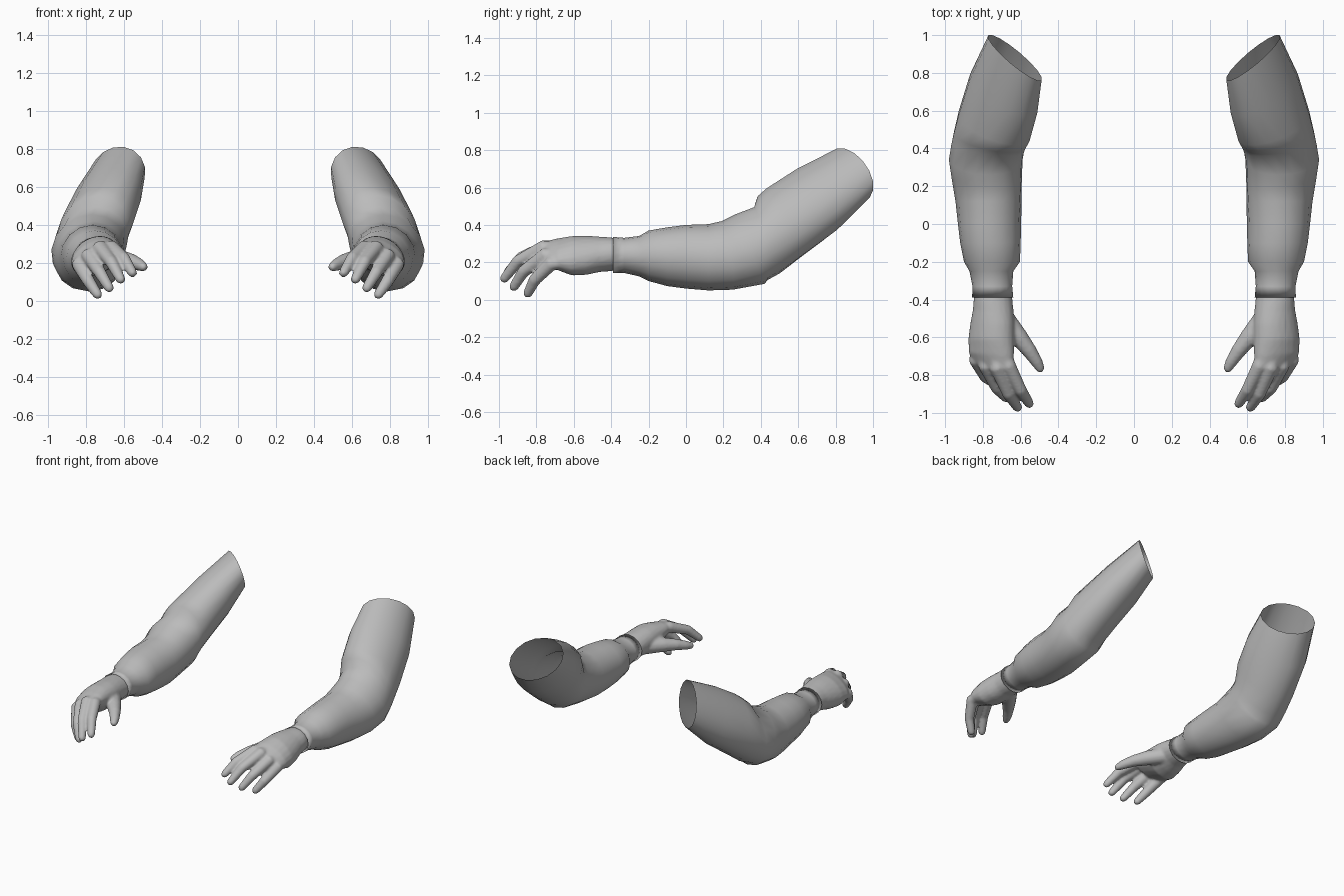
import bpy, bmesh, math
from mathutils import Vector as V

if "Cube" in bpy.data.objects:
    bpy.data.objects.remove(bpy.data.objects["Cube"])

grey = bpy.data.materials.new("plain grey")
grey.diffuse_color = (0.5, 0.5, 0.5, 1)
grey.use_nodes = True
grey.node_tree.nodes["Principled BSDF"].inputs["Base Color"].default_value = grey.diffuse_color


def loft(bm, rings, sides, caps):
    """Skin elliptical rings given as (centre, side vector, up vector)."""
    loops = []
    for c, s, u in rings:
        c, s, u = V(c), V(s), V(u)
        angles = [2 * math.pi * i / sides for i in range(sides)]
        loops.append([bm.verts.new(c + s * math.cos(a) + u * math.sin(a)) for a in angles])
    for a, b in zip(loops, loops[1:]):
        for i in range(sides):
            j = (i + 1) % sides
            bm.faces.new((a[i], a[j], b[j], b[i]))
    if caps:
        bm.faces.new(loops[0][::-1])
        bm.faces.new(loops[-1])


def digit(bm, points, radii):
    """Round tapered finger with a domed tip."""
    pts = [V(p) for p in points]
    end = (pts[-1] - pts[-2]).normalized()
    r = radii[-1]
    pts += [pts[-1] + end * r * 0.6, pts[-1] + end * r * 0.95]
    radii = list(radii) + [r * 0.8, r * 0.35]
    rings = []
    for i, p in enumerate(pts):
        d = (pts[min(i + 1, len(pts) - 1)] - pts[max(i - 1, 0)]).normalized()
        s = d.cross(V((0, 0, 1))).normalized()
        rings.append((p, s * radii[i], s.cross(d) * radii[i]))
    loft(bm, rings, 12, True)


def finish(bm, name):
    bmesh.ops.recalc_face_normals(bm, faces=bm.faces)
    for f in bm.faces:
        f.smooth = True
    mesh = bpy.data.meshes.new(name)
    bm.to_mesh(mesh)
    bm.free()
    mesh.materials.append(grey)
    ob = bpy.data.objects.new(name, mesh)
    bpy.context.collection.objects.link(ob)
    return ob


# Sleeve: open tube from cuff, round the bent elbow, to the upper arm
bm = bmesh.new()
loft(bm, [
    ((.747, -.37, .24), (.098, 0, 0), (0, 0, .086)),
    ((.748, -.39, .24), (.109, 0, 0), (0, 0, .096)),
    ((.750, -.33, .237), (.105, 0, 0), (0, 0, .094)),
    ((.755, -.25, .233), (.116, 0, 0), (0, 0, .108)),
    ((.752, -.20, .235), (.148, 0, 0), (0, 0, .135)),
    ((.760, -.10, .230), (.160, 0, 0), (0, 0, .157)),
    ((.765, 0, .230), (.167, 0, 0), (0, 0, .170)),
    ((.770, .12, .227), (.175, 0, 0), (-.01, 0, .177)),
    ((.780, .22, .237), (.185, .02, 0), (-.02, -.03, .183)),
    ((.785, .34, .270), (.195, 0, 0), (-.02, -.08, .185)),
    ((.775, .40, .300), (.192, .02, 0), (-.03, -.035, .195)),
    ((.765, .443, .348), (.19, .03, 0), (-.03, -.058, .207)),
    ((.740, .52, .410), (.19, .05, 0), (-.03, -.09, .185)),
    ((.690, .69, .530), (.18, .07, 0), (-.03, -.10, .168)),
    ((.630, .88, .670), (.14, .10, .02), (-.03, -.07, .14)),
], 16, False)
sleeve = finish(bm, "sleeves")

# Hand: palm, four fingers and thumb fused into one skin
bm = bmesh.new()
loft(bm, [
    ((.746, -.35, .243), (.094, 0, 0), (0, 0, .083)),
    ((.746, -.40, .243), (.103, 0, 0), (0, 0, .090)),
    ((.746, -.46, .243), (.108, 0, -.01), (0, 0, .094)),
    ((.750, -.53, .238), (.117, 0, -.03), (.01, 0, .100)),
    ((.755, -.61, .235), (.121, 0, -.045), (.02, 0, .096)),
    ((.755, -.69, .242), (.118, .01, -.05), (.02, 0, .068)),
    ((.750, -.755, .242), (.100, .02, -.05), (.015, 0, .042)),
], 20, True)
fingers = [
    ((.69, -.66, .275), (.665, -.75, .280), (.60, -.88, .225), (.555, -.95, .150)),
    ((.73, -.66, .270), (.725, -.76, .280), (.665, -.90, .205), (.617, -.97, .115)),
    ((.79, -.66, .240), (.785, -.75, .240), (.725, -.87, .150), (.677, -.92, .070)),
    ((.83, -.64, .200), (.835, -.72, .195), (.785, -.81, .105), (.738, -.845, .035)),
]
for path in fingers:
    digit(bm, path, (.034, .040, .033, .026))
digit(bm, ((.69, -.50, .225), (.61, -.60, .218), (.555, -.67, .207),
           (.515, -.73, .190), (.498, -.762, .18)), (.058, .050, .040, .032, .025))
hand = finish(bm, "hands")
remesh = hand.modifiers.new("fuse", 'REMESH')
remesh.mode = 'VOXEL'
remesh.voxel_size = 0.009
remesh.use_smooth_shade = True
smooth = hand.modifiers.new("soften", 'SMOOTH')
smooth.factor = 0.5
smooth.iterations = 5

# Opposite arm
for ob in (sleeve, hand):
    mirror = ob.modifiers.new("other side", 'MIRROR')
    mirror.use_mirror_merge = False
